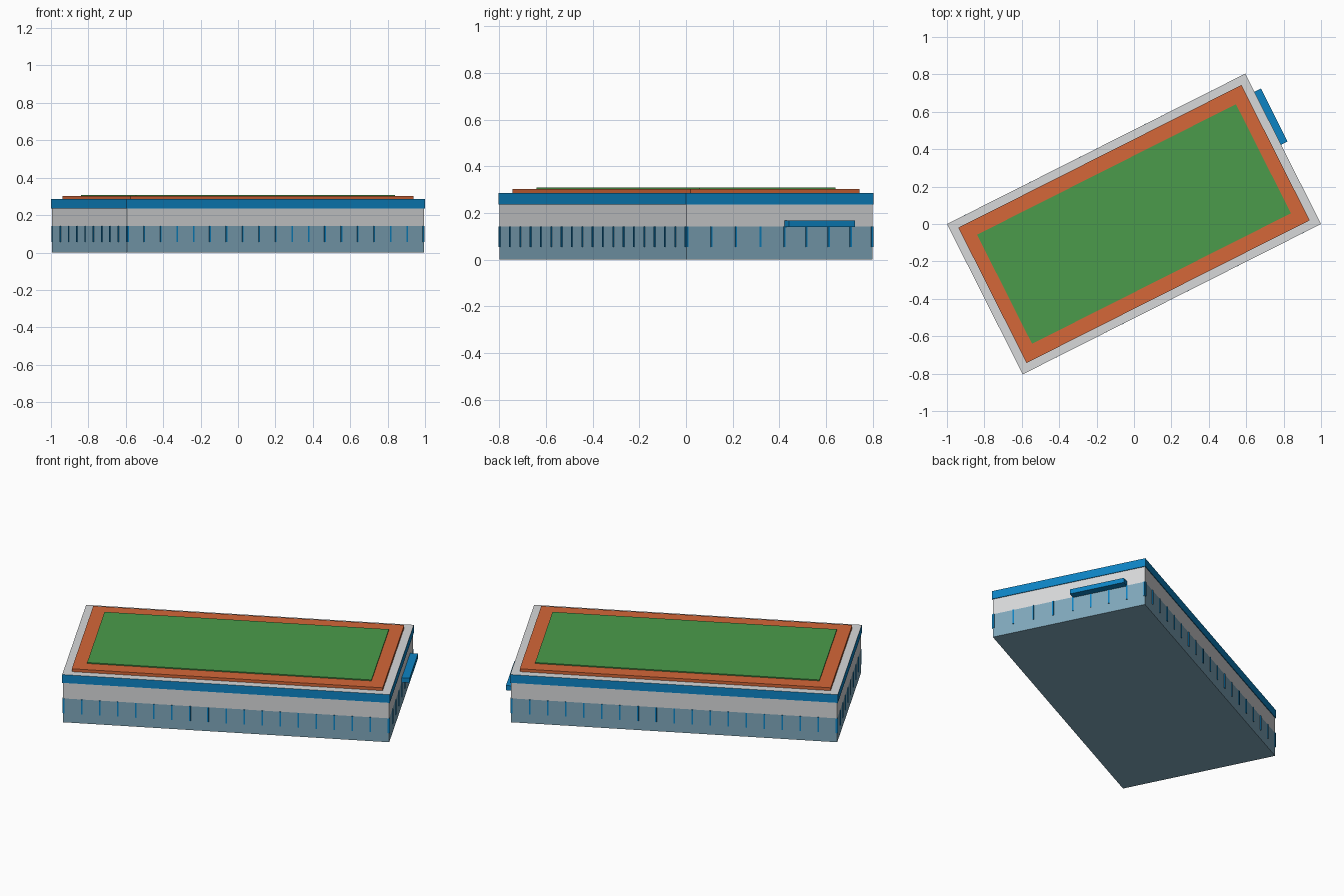
import bpy, bmesh, math
from mathutils import Matrix, Vector

cube = bpy.data.objects.get("Cube")
if cube:
    bpy.data.objects.remove(cube, do_unlink=True)

# The whole building is turned on its plot
TURN = math.radians(26.75)
LENGTH, WIDTH = 1.778, 0.893


def material(name, rgb):
    m = bpy.data.materials.new(name)
    m.use_nodes = True
    m.diffuse_color = (*rgb, 1)
    m.node_tree.nodes["Principled BSDF"].inputs["Base Color"].default_value = (*rgb, 1)
    return m


glass = material("blue grey glass", (0.215, 0.39, 0.50))
plaster = material("light grey", (0.68, 0.69, 0.70))
blue = material("blue", (0.004, 0.23, 0.55))
orange = material("track orange", (0.66, 0.135, 0.04))
green = material("pitch green", (0.07, 0.33, 0.07))


def add_box(bm, low, high):
    low, high = Vector(low), Vector(high)
    matrix = Matrix.Translation((low + high) / 2) @ Matrix.Diagonal((*(high - low), 1))
    bmesh.ops.create_cube(bm, size=1, matrix=matrix)


def make(name, boxes, *mats):
    bm = bmesh.new()
    for low, high in boxes:
        add_box(bm, low, high)
    mesh = bpy.data.meshes.new(name)
    bm.to_mesh(mesh)
    bm.free()
    for m in mats:
        mesh.materials.append(m)
    obj = bpy.data.objects.new(name, mesh)
    obj.rotation_euler.z = TURN
    bpy.context.collection.objects.link(obj)
    return obj


def slab(name, length, width, z0, z1, *mats):
    x, y = length / 2, width / 2
    return make(name, [((-x, -y, z0), (x, y, z1))], *mats)


# Stacked storeys and roof band
slab("glazed_ground_floor", LENGTH, WIDTH, 0, 0.142, glass)
slab("upper_wall", LENGTH, WIDTH, 0.142, 0.236, plaster)
roof = slab("roof_band", 1.786, 0.90, 0.236, 0.285, blue, plaster)
for face in roof.data.polygons:
    if face.normal.z > 0.5:
        face.material_index = 1

# Sports ground on the roof
slab("running_track", 1.695, 0.81, 0.285, 0.302, orange)
slab("playing_field", 1.55, 0.653, 0.302, 0.308, green)

# Entrance canopy on the right-hand end
DOOR_START, DOOR_END = 0.024, 0.341
make("entrance_canopy",
     [((LENGTH / 2 - 0.004, DOOR_START, 0.139), (0.932, DOOR_END, 0.167))], blue)


# Window fins, evenly spaced between the corners and the doorway
def spaced(start, end, count):
    return [start + (end - start) * i / count for i in range(count + 1)]


HX, HY = LENGTH / 2, WIDTH / 2
HALF, OUT = 0.004, 0.004
Z0, Z1 = 0.055, 0.142
EX, EY = HX - HALF, HY - HALF

for name, side in (("front_fins", -1), ("back_fins", 1)):
    y0, y1 = sorted((side * (HY - OUT), side * (HY + OUT)))
    make(name, [((x - HALF, y0, Z0), (x + HALF, y1, Z1))
                for x in spaced(-EX, EX, 18)], blue)

plain_end = spaced(-EY, EY, 9)
door_end = (spaced(-EY, DOOR_START, 4) + spaced(DOOR_START, DOOR_END, 3)[1:] + [EY])
for name, side, places in (("left_end_fins", -1, plain_end), ("entrance_fins", 1, door_end)):
    x0, x1 = sorted((side * (HX - OUT), side * (HX + OUT)))
    make(name, [((x0, y - HALF, Z0), (x1, y + HALF, Z1)) for y in places], blue)
